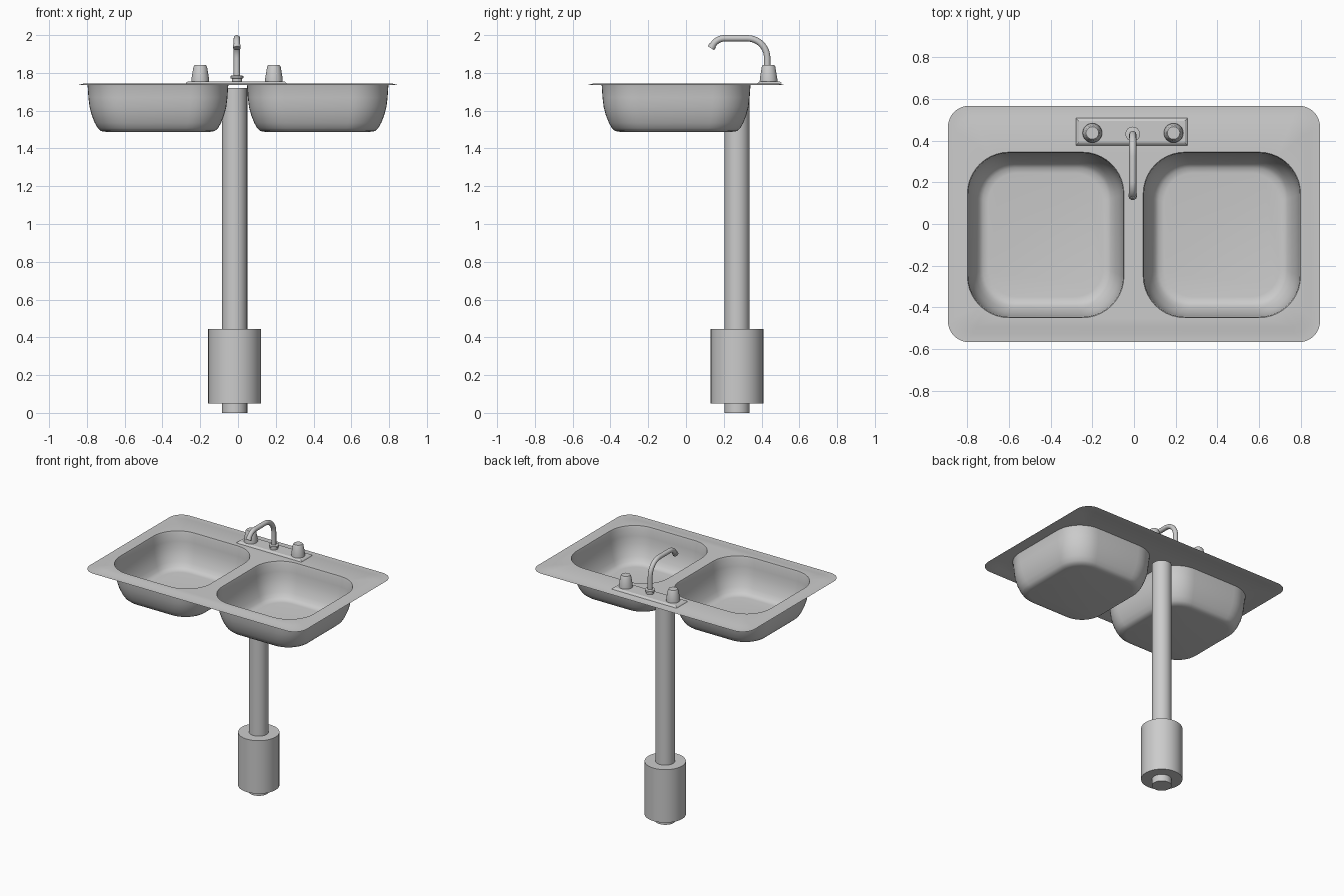
import bpy, bmesh
from math import sin, cos, pi, radians
from mathutils import Vector

if "Cube" in bpy.data.objects:
    bpy.data.objects.remove(bpy.data.objects["Cube"])


def finish(name, bm, angle=35):
    bmesh.ops.recalc_face_normals(bm, faces=bm.faces)
    me = bpy.data.meshes.new(name)
    bm.to_mesh(me)
    bm.free()
    ob = bpy.data.objects.new(name, me)
    bpy.context.collection.objects.link(ob)
    bpy.ops.object.select_all(action='DESELECT')
    ob.select_set(True)
    bpy.context.view_layer.objects.active = ob
    bpy.ops.object.shade_smooth_by_angle(angle=radians(angle))
    return ob


def rounded_rect(bm, x0, x1, y0, y1, r, z, n=10):
    """Loop of vertices around a rectangle with round corners."""
    vs = []
    for i, (cx, cy) in enumerate([(x1 - r, y1 - r), (x0 + r, y1 - r), (x0 + r, y0 + r), (x1 - r, y0 + r)]):
        for k in range(n + 1):
            a = pi / 2 * (i + k / n)
            vs.append(bm.verts.new((cx + r * cos(a), cy + r * sin(a), z)))
    return vs


def skin(bm, a, b):
    n = len(a)
    for i in range(n):
        bm.faces.new((a[i], a[(i + 1) % n], b[(i + 1) % n], b[i]))


def loop_edges(bm, vs):
    out = []
    for i, v in enumerate(vs):
        w = vs[(i + 1) % len(vs)]
        out.append(bm.edges.get((v, w)) or bm.edges.new((v, w)))
    return out


def lathe(name, x, y, profile, n=32):
    """Capped turned part from (radius, z) pairs."""
    bm = bmesh.new()
    rings = [[bm.verts.new((x + r * cos(2 * pi * k / n), y + r * sin(2 * pi * k / n), z))
              for k in range(n)] for r, z in profile]
    for a, b in zip(rings, rings[1:]):
        skin(bm, a, b)
    bm.faces.new(rings[0])
    bm.faces.new(rings[-1])
    return finish(name, bm)


def tube(name, path, radius, n=16):
    """Capped round tube along a path lying in a plane of constant x."""
    bm = bmesh.new()
    rings = []
    for i, p in enumerate(path):
        t = (path[min(i + 1, len(path) - 1)] - path[max(i - 1, 0)]).normalized()
        side = Vector((1, 0, 0))
        up = t.cross(side)
        rings.append([bm.verts.new(p + radius * (cos(2 * pi * k / n) * side + sin(2 * pi * k / n) * up))
                      for k in range(n)])
    for a, b in zip(rings, rings[1:]):
        skin(bm, a, b)
    bm.faces.new(rings[0])
    bm.faces.new(rings[-1])
    return finish(name, bm)


# Sink sheet: flat flange, raised deck with two openings, pressed bowls
bm = bmesh.new()
W, D = 0.893, 0.567
rims = [rounded_rect(bm, -W + i, W - i, -D + i, D - i, 0.10 - i * 0.5, z)
        for i, z in [(0, 1.736), (0.045, 1.736), (0.075, 1.743)]]
for a, b in zip(rims, rims[1:]):
    skin(bm, a, b)
edges = loop_edges(bm, rims[-1])
BOWL = [(0, 1.743), (0.004, 1.73), (0.008, 1.67), (0.014, 1.62), (0.026, 1.575),
        (0.042, 1.535), (0.058, 1.507), (0.075, 1.492), (0.10, 1.488)]
bowls = []
for x0, x1 in [(-0.80, -0.048), (0.044, 0.80)]:
    rings = [rounded_rect(bm, x0 + i, x1 - i, -0.45 + i, 0.345 - i, 0.20 - i * 0.6, z) for i, z in BOWL]
    edges += loop_edges(bm, rings[0])
    bowls.append(rings)
bmesh.ops.triangle_fill(bm, edges=edges, use_beauty=True, use_dissolve=False, normal=(0, 0, 1))
for rings in bowls:
    for a, b in zip(rings, rings[1:]):
        skin(bm, a, b)
    bm.faces.new(rings[-1])
finish("sink_basin", bm, 50)

# Drain column and waste unit
lathe("drain_pipe", -0.018, 0.27, [(0.067, 0), (0.067, 1.72)])
lathe("waste_unit", -0.018, 0.27, [(0.14, 0.05), (0.14, 0.445)])

# Faucet base plate with chamfered border
bm = bmesh.new()
rings = [[bm.verts.new((-0.01 + sx * (0.268 - i), 0.443 + sy * (0.065 - i), z))
          for sx, sy in [(-1, -1), (1, -1), (1, 1), (-1, 1)]]
         for i, z in [(0, 1.743), (0.004, 1.749), (0.013, 1.755)]]
for a, b in zip(rings, rings[1:]):
    skin(bm, a, b)
bm.faces.new(rings[-1])
finish("faucet_plate", bm, 10)

# Tap knobs
for name, x in [("left_knob", -0.2), ("right_knob", 0.19)]:
    lathe(name, x, 0.437, [(0.047, 1.75), (0.046, 1.772), (0.036, 1.832), (0.030, 1.842)])

# Spout collar, spout and nozzle
SX = -0.006
lathe("spout_collar", SX, 0.432, [(0.027, 1.75), (0.027, 1.77), (0.035, 1.772), (0.035, 1.784), (0.018, 1.787)])
path = [Vector((SX, 0.43, z)) for z in (1.76, 1.82)]
path += [Vector((SX, 0.325 + 0.105 * cos(a), 1.878 + 0.105 * sin(a)))
         for a in [pi / 2 * k / 10 for k in range(11)]]
path += [Vector((SX, 0.205 + 0.073 * cos(a), 1.91 + 0.073 * sin(a)))
         for a in [pi / 2 + radians(62) * k / 8 for k in range(9)]]
tube("spout", path, 0.017)
d = (path[-1] - path[-2]).normalized()
tube("spout_nozzle", [path[-1] - d * 0.003, path[-1] + d * 0.016], 0.02)
